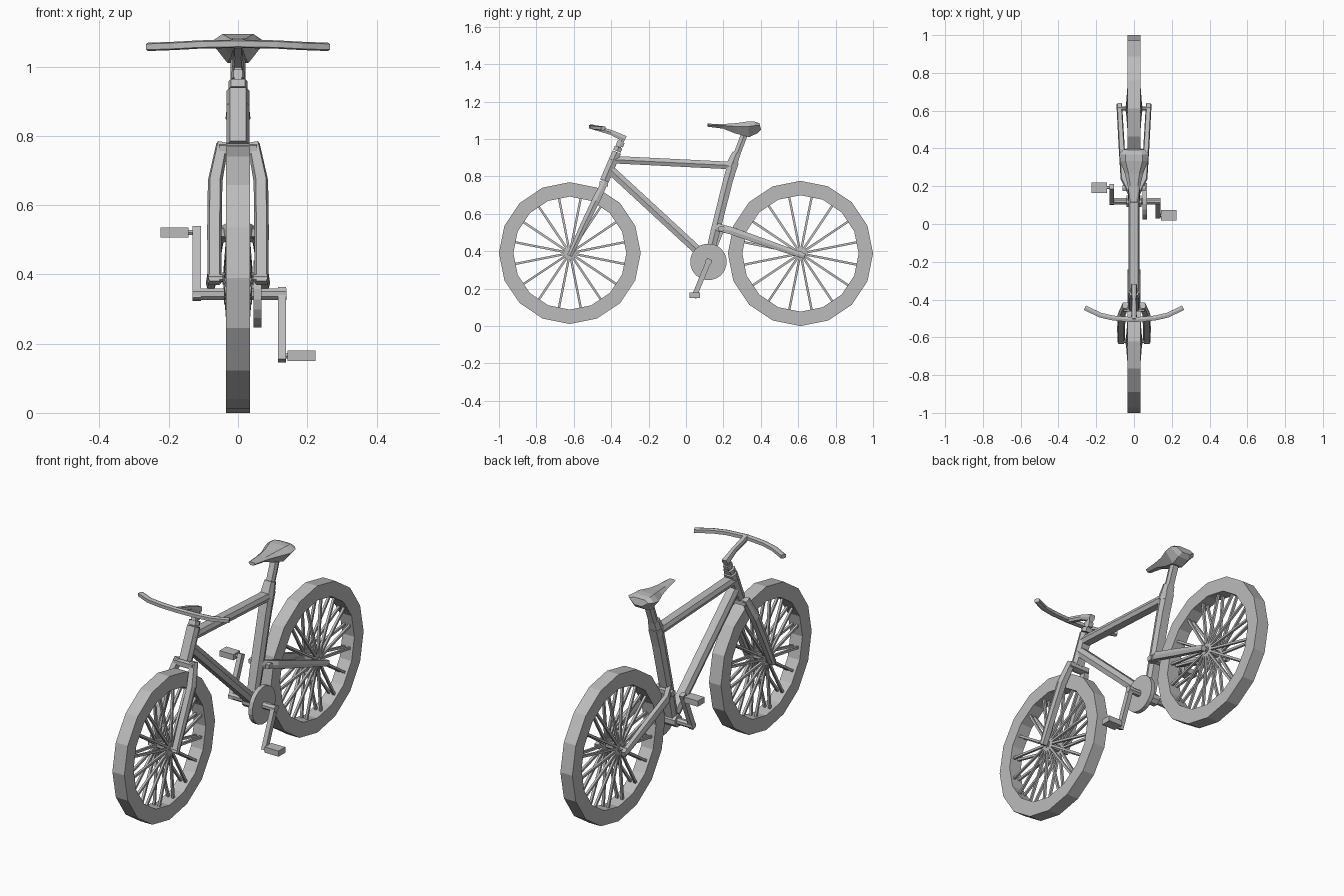
import bpy, bmesh, math
from mathutils import Vector

if "Cube" in bpy.data.objects:
    bpy.data.objects.remove(bpy.data.objects["Cube"])

grey = bpy.data.materials.new("plain grey")
grey.diffuse_color = (0.5, 0.5, 0.5, 1)
grey.use_nodes = True
grey.node_tree.nodes["Principled BSDF"].inputs["Base Color"].default_value = grey.diffuse_color

HEX = [(1, 0), (0.7, 1), (-0.7, 1), (-1, 0), (-0.7, -1), (0.7, -1)]
BOX = [(1, 1), (-1, 1), (-1, -1), (1, -1)]
SADDLE = [(1, 0.35), (0.6, 1), (-0.6, 1), (-1, 0.35), (-0.4, -1), (0.4, -1)]


def ngon(n):
    return [(math.cos((i + .5) * math.tau / n), math.sin((i + .5) * math.tau / n)) for i in range(n)]


def finish(bm, name):
    bmesh.ops.recalc_face_normals(bm, faces=bm.faces)
    me = bpy.data.meshes.new(name)
    bm.to_mesh(me)
    bm.free()
    me.materials.append(grey)
    ob = bpy.data.objects.new(name, me)
    bpy.context.collection.objects.link(ob)
    return ob


def sweep(bm, path, prof=HEX, side=(1, 0, 0)):
    """Loft a profile along (x, y, z, half width, half height) stations."""
    pts = [Vector(p[:3]) for p in path]
    rings = []
    for i, p in enumerate(path):
        t = (pts[min(i + 1, len(pts) - 1)] - pts[max(i - 1, 0)]).normalized()
        v = Vector(side).cross(t).normalized()
        u = t.cross(v)
        rings.append([bm.verts.new(pts[i] + u * a * p[3] + v * b * p[4]) for a, b in prof])
    n = len(prof)
    for a, b in zip(rings, rings[1:]):
        for j in range(n):
            bm.faces.new((a[j], a[(j + 1) % n], b[(j + 1) % n], b[j]))
    bm.faces.new(rings[0])
    bm.faces.new(rings[-1])


def tube(name, path, prof=HEX, side=(1, 0, 0), mirror=False):
    bm = bmesh.new()
    sweep(bm, path, prof, side)
    if mirror:
        sweep(bm, [(-p[0], *p[1:]) for p in path], prof, side)
    return finish(bm, name)


def rod(name, y, z, x0, x1, r, n=8):
    return tube(name, [(x0, y, z, r, r), (x1, y, z, r, r)], ngon(n), (0, 0, 1))


def wheel(name, y, z, R):
    # flat-sided 16-gon tyre
    bm = bmesh.new()
    rin, w, n = R - 0.077, 0.035, 16
    rings = []
    for i in range(n):
        a = i * math.tau / n
        rings.append([bm.verts.new((x, y + r * math.cos(a), z + r * math.sin(a)))
                      for x, r in ((-w, rin), (-w, R), (w, R), (w, rin))])
    for i in range(n):
        p, q = rings[i], rings[(i + 1) % n]
        for j in range(4):
            k = (j + 1) % 4
            bm.faces.new((p[j], p[k], q[k], q[j]))
    finish(bm, name + "_tyre")
    # two cones of spokes
    bm = bmesh.new()
    for i in range(n):
        a = (i + 0.5) * math.tau / n
        c, s = math.cos(a), math.sin(a)
        for sx in (-1, 1):
            sweep(bm, [(sx * .037, y + .01 * c, z + .01 * s, .006, .006),
                       (sx * .014, y + rin * c, z + rin * s, .006, .006)], BOX)
    finish(bm, name + "_spokes")
    rod(name + "_hub", y, z, -0.045, 0.045, 0.018)
    rod(name + "_axle", y, z, -0.085, 0.085, 0.011)


wheel("front_wheel", -0.621, 0.39, 0.379)
wheel("rear_wheel", 0.612, 0.388, 0.388)

# frame tubes
tube("head_tube", [(0, -.437, .775, .033, .024), (0, -.37, .93, .033, .024)])
tube("headset_collar", [(0, -.369, .935, .028, .021), (0, -.36, .957, .028, .021)])
tube("top_tube", [(0, -.40, .89, .03, .02), (0, .245, .858, .03, .02)])
tube("down_tube", [(0, -.41, .84, .03, .024), (0, .10, .37, .03, .024)])
tube("seat_tube", [(0, .255, .88, .033, .028), (0, .225, .78, .033, .026),
                   (0, .155, .50, .033, .025), (0, .118, .35, .03, .022)])
tube("seat_collar", [(0, .24, .85, .036, .03), (0, .27, .925, .028, .022)])
tube("seat_post", [(0, .265, .90, .022, .018), (0, .318, 1.04, .022, .018)])
tube("chain_stays", [(.018, .165, .53, .016, .02), (.055, .24, .51, .016, .02),
                     (.066, .42, .447, .016, .019), (.078, .635, .373, .015, .014)], mirror=True)
tube("stay_bridge", [(-.06, .19, .52, .015, .015), (.06, .19, .52, .015, .015)], side=(0, 0, 1))

# fork
tube("fork_crown", [(-.055, -.44, .76, .018, .022), (.055, -.44, .76, .018, .022)],
     side=(0, 0, 1))
tube("fork_legs", [(.045, -.432, .775, .018, .018), (.066, -.482, .67, .021, .021),
                   (.068, -.55, .53, .021, .019), (.068, -.622, .375, .02, .014)], mirror=True)

# stem and handlebar
tube("stem_post", [(0, -.37, .94, .015, .014), (0, -.335, 1.012, .015, .014)])
tube("stem_clamp", [(0, -.356, .962, .019, .02), (0, -.347, .985, .019, .02)])
tube("stem_arm", [(0, -.325, 1.0, .017, .017), (0, -.40, 1.035, .013, .013),
                  (0, -.505, 1.066, .015, .013)])
half = [(.05, -.503, 1.065), (.11, -.498, 1.064), (.18, -.482, 1.06), (.26, -.443, 1.057)]
bar = [(-x, y, z) for x, y, z in reversed(half)] + [(0, -.506, 1.066)] + half
tube("handlebar", [(*p, .012, .013) for p in bar], side=(0, 0, 1))

# saddle: stations of y, half width, bottom and top height
stations = [(.115, .02, 1.066, 1.082), (.20, .033, 1.055, 1.08), (.265, .048, 1.03, 1.085),
            (.335, .075, 1.01, 1.094), (.375, .076, 1.03, 1.094), (.397, .055, 1.05, 1.085)]
tube("saddle", [(0, y, (b + t) / 2, w, (t - b) / 2) for y, w, b, t in stations], SADDLE)

# drivetrain
BY, BZ = 0.12, 0.343
rod("bottom_bracket", BY, BZ, -0.04, 0.04, 0.032)
rod("crank_axle", BY, BZ, -0.13, 0.14, 0.018)
rod("chainring", BY, BZ, 0.045, 0.068, 0.098, 20)
for side, label in ((1, "right"), (-1, "left")):
    py, pz = BY - side * 0.073, BZ - side * 0.178
    ax = 0.127 if side > 0 else -0.119
    tube(label + "_crank", [(ax, BY + side * .006, BZ + side * .015, .012, .014),
                            (ax, py - side * .006, pz - side * .014, .012, .014)], BOX)
    rod(label + "_pedal_pin", py, pz, ax, side * 0.15, 0.009, 6)
    tube(label + "_pedal", [(side * .143, py, pz, .015, .028), (side * .224, py, pz, .015, .028)],
         BOX, (0, 0, 1))
